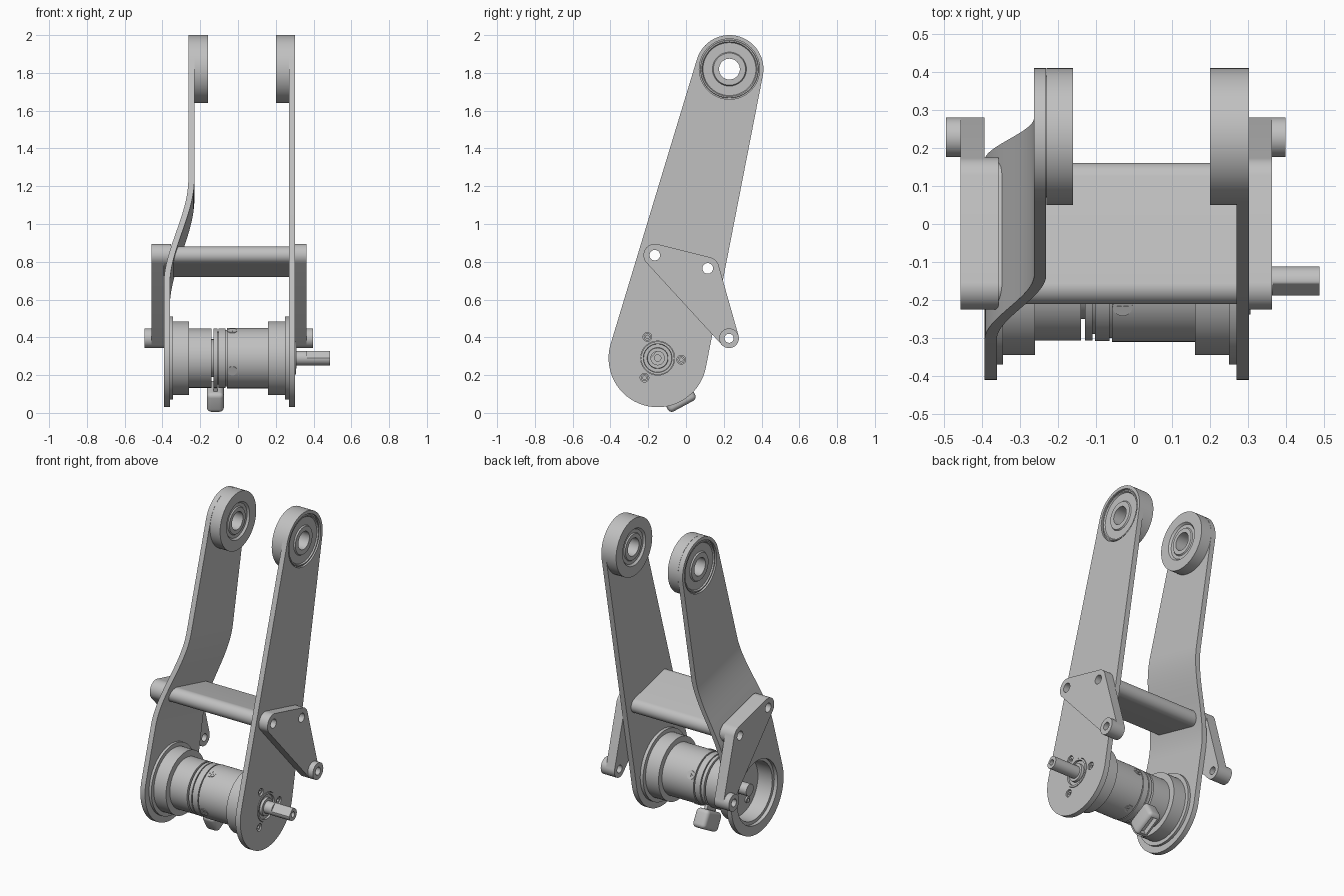
import bpy, bmesh, math
from mathutils import Vector, Matrix
from mathutils.geometry import convex_hull_2d

cube = bpy.data.objects.get("Cube")
if cube:
    bpy.data.objects.remove(cube, do_unlink=True)

grey = bpy.data.materials.new("machined_grey")
grey.use_nodes = True
COLOUR = (0.53, 0.53, 0.53, 1)
grey.diffuse_color = COLOUR
grey.node_tree.nodes["Principled BSDF"].inputs["Base Color"].default_value = COLOUR

# Key axes, all parallel to x, given as (y, z)
MOTOR, TOP = Vector((-0.15, 0.29)), Vector((0.23, 1.82))
PIN_A, PIN_B, PIN_C = (-0.165, 0.835), (0.115, 0.765), (0.228, 0.395)
AXIS = (TOP - MOTOR).normalized()


def finish(name, bm):
    bmesh.ops.recalc_face_normals(bm, faces=bm.faces)
    mesh = bpy.data.meshes.new(name)
    bm.to_mesh(mesh)
    bm.free()
    mesh.materials.append(grey)
    mesh.polygons.foreach_set("use_smooth", [True] * len(mesh.polygons))
    mesh.set_sharp_from_angle(angle=math.radians(30))
    obj = bpy.data.objects.new(name, mesh)
    bpy.context.scene.collection.objects.link(obj)
    return obj


def circle(centre, r, n=64):
    return [Vector((centre[0] + r * math.cos(math.tau * i / n),
                    centre[1] + r * math.sin(math.tau * i / n))) for i in range(n)]


def hull(*discs):
    pts = [p for c, r in discs for p in circle(c, r)]
    return [pts[i] for i in convex_hull_2d(pts)]


def prism(outline, holes, x0, x1):
    """Extrude a (y, z) outline with round holes along x."""
    bm = bmesh.new()
    for loop in [outline] + [circle(c, r, 40) for c, r in holes]:
        vs = [bm.verts.new((x0, p[0], p[1])) for p in loop]
        for a, b in zip(vs, vs[1:] + vs[:1]):
            bm.edges.new((a, b))
    bmesh.ops.triangle_fill(bm, edges=bm.edges[:], use_beauty=True, normal=(1, 0, 0))
    ext = bmesh.ops.extrude_face_region(bm, geom=bm.faces[:], use_keep_orig=True)
    moved = [g for g in ext["geom"] if isinstance(g, bmesh.types.BMVert)]
    bmesh.ops.translate(bm, verts=moved, vec=(x1 - x0, 0, 0))
    return bm


def lathe(name, profile, centre, closed=False):
    """Turn an (x, radius) profile about an axis parallel to x."""
    bm = bmesh.new()
    vs = [bm.verts.new((x, centre[0], centre[1] + r)) for x, r in profile]
    for a, b in zip(vs, vs[1:]):
        bm.edges.new((a, b))
    if closed:
        bm.edges.new((vs[-1], vs[0]))
    bmesh.ops.spin(bm, geom=bm.verts[:] + bm.edges[:], cent=(0, *centre), axis=(1, 0, 0),
                   angle=math.tau, steps=64, use_duplicate=False)
    bmesh.ops.remove_doubles(bm, verts=bm.verts, dist=1e-5)
    return finish(name, bm)


# Side arms; the left one is joggled inward above the bracket
arm_outline = hull((MOTOR, 0.26), (TOP, 0.18))
pins = [(PIN_A, 0.028), (PIN_B, 0.028)]
bolts = [MOTOR + 0.125 * Vector((math.cos(a), math.sin(a)))
         for a in map(math.radians, (116, -4, 236))]
finish("right_arm", prism(arm_outline, pins + [(TOP, 0.16), (MOTOR, 0.09)]
                          + [(b, 0.023) for b in bolts], 0.27, 0.303))

BEND_START, BEND_END, JOGGLE = 0.34, 0.92, 0.13
bm = prism(arm_outline, pins + [(TOP, 0.16), (MOTOR, 0.2)], -0.393, -0.361)
normal = Vector((0, *AXIS))
base = Vector((0, *MOTOR))
for i in range(25):
    t = BEND_START + (BEND_END - BEND_START) * i / 24
    bmesh.ops.bisect_plane(bm, geom=bm.verts[:] + bm.edges[:] + bm.faces[:], dist=1e-5,
                           plane_co=base + normal * t, plane_no=normal)
for v in bm.verts:
    s = ((v.co - base).dot(normal) - BEND_START) / (BEND_END - BEND_START)
    s = min(max(s, 0), 1)
    v.co.x += JOGGLE * s * s * (3 - 2 * s)
finish("left_arm", bm)

# Bearings at the arm tips: (distance from inner face, radius)
bearing = [(0, 0.18), (0, 0.115), (0.012, 0.105), (0.012, 0.085), (0.005, 0.08),
           (0.005, 0.055), (0.098, 0.055), (0.098, 0.085), (0.09, 0.09), (0.09, 0.14),
           (0.098, 0.145), (0.098, 0.152), (0.09, 0.154), (0.09, 0.16),
           (0.07, 0.16), (0.07, 0.18)]
for side, inner, sign in (("right", 0.2, 1), ("left", -0.16, -1)):
    lathe(side + "_bearing", [(inner + sign * d, r) for d, r in bearing], TOP, True)

# Cross bar joining the arms
finish("cross_bar", prism(hull((PIN_A, 0.046), (PIN_B, 0.046)), pins, -0.36, 0.27))

# Triangular brackets with an end boss, and the pad filling the left joggle
bracket = hull((PIN_A, 0.06), (PIN_B, 0.06), (PIN_C, 0.052))
for side, x0, x1, x2 in (("right", 0.303, 0.363, 0.398), ("left", -0.393, -0.457, -0.494)):
    finish(side + "_bracket", prism(bracket, pins + [(PIN_C, 0.024)], x0, x1))
    finish(side + "_bracket_boss", prism(circle(PIN_C, 0.052), [(PIN_C, 0.024)], x1, x2))
finish("left_bracket_pad", prism(hull((PIN_A, 0.06), (PIN_B, 0.06)), pins, -0.393, -0.356))

# Motor body: recessed left cup, grooved barrel, right flange and collar
lathe("motor_body", [
    (-0.34, 0), (-0.34, 0.037), (-0.27, 0.037), (-0.27, 0.18), (-0.37, 0.18), (-0.37, 0.2),
    (-0.361, 0.22), (-0.345, 0.22), (-0.345, 0.195), (-0.26, 0.195), (-0.26, 0.157),
    (-0.14, 0.157), (-0.14, 0.1), (-0.129, 0.1), (-0.129, 0.157), (-0.109, 0.157),
    (-0.109, 0.14), (-0.103, 0.14), (-0.103, 0.158), (-0.065, 0.158), (-0.065, 0.15),
    (-0.058, 0.15), (-0.058, 0.16), (0.16, 0.16), (0.16, 0.195), (0.25, 0.195),
    (0.25, 0.22), (0.271, 0.22), (0.271, 0.088), (0.306, 0.088), (0.306, 0.076),
    (0.295, 0.074), (0.295, 0.056), (0.31, 0.054), (0.31, 0.038), (0.365, 0.038),
    (0.365, 0)], MOTOR)

# Output shaft with one flat and a centre bore
flat = Vector((-0.75, 0.66))
shaft = []
for p in circle((0, 0), 0.038):
    over = max(p.dot(flat) - 0.029, 0)
    shaft.append(MOTOR + p - flat * over)
finish("output_shaft", prism(shaft, [(MOTOR, 0.017)], 0.36, 0.488))

# Bolts in the right arm and in the left cup
for i, b in enumerate(bolts):
    finish(f"right_bolt_{i}", prism(circle(b, 0.019, 24), [(b, 0.009)], 0.265, 0.296))
    finish(f"cup_bolt_{i}", prism(circle(b, 0.019, 24), [(b, 0.009)], -0.28, -0.262))

# Cross-head screws around the barrel
for i in range(4):
    turn = Matrix.Translation((-0.03, *MOTOR)) @ Matrix.Rotation(
        math.radians(25 + 90 * i), 4, "X")
    bm = bmesh.new()
    bmesh.ops.create_cone(bm, cap_ends=True, segments=24, radius1=0.026, radius2=0.026,
                          depth=0.01, matrix=turn @ Matrix.Translation((0, 0, 0.157)))
    for size in ((0.03, 0.006, 0.004), (0.006, 0.03, 0.004)):
        bmesh.ops.create_cube(bm, size=1, matrix=turn @ Matrix.Translation((0, 0, 0.162))
                              @ Matrix.Diagonal((*size, 1)))
    finish(f"barrel_screw_{i}", bm)


# Cable connector hanging from the barrel, with a socket in its end
def hanging_block(name, x, size, reach, bevel, socket=False):
    bm = bmesh.new()
    bmesh.ops.create_cube(bm, size=1, matrix=Matrix.Translation((0, 0, -reach))
                          @ Matrix.Diagonal((*size, 1)))
    bmesh.ops.bevel(bm, geom=bm.edges[:], offset=bevel, segments=5, profile=0.5,
                    affect="EDGES")
    if socket:
        end = min(bm.faces, key=lambda f: f.calc_center_median().z)
        bmesh.ops.inset_region(bm, faces=[end], thickness=0.005)
        bmesh.ops.translate(bm, verts=end.verts[:], vec=(0, 0, 0.03))
    bm.transform(Matrix.Translation((x, *MOTOR)) @ Matrix.Rotation(math.radians(28.4), 4, "X"))
    finish(name, bm)


hanging_block("connector", -0.12, (0.09, 0.165, 0.115), 0.231, 0.024, True)
hanging_block("connector_stem", -0.119, (0.022, 0.1, 0.1), 0.15, 0.004)
